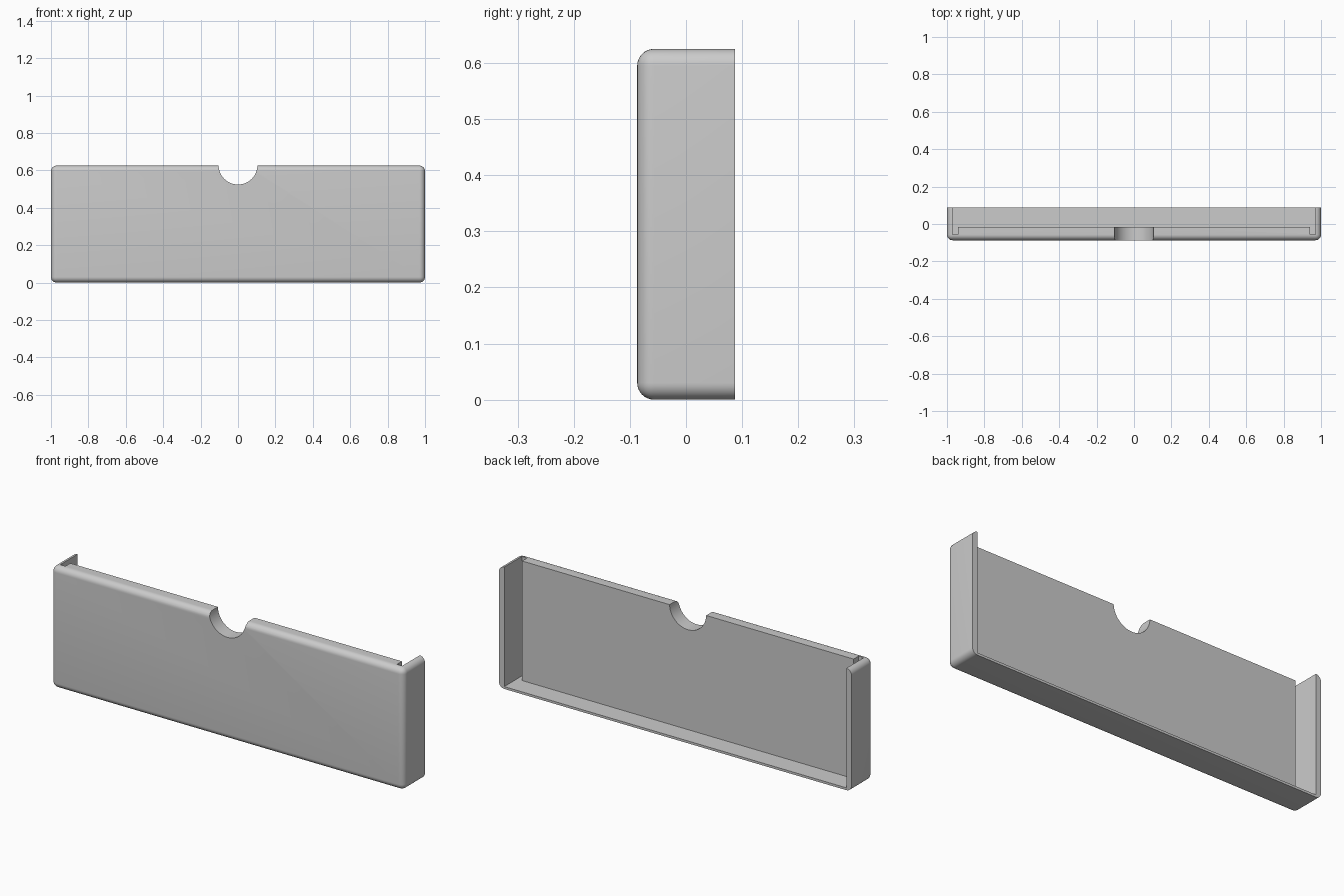
import bpy
import bmesh
import math
from mathutils import Matrix

cube = bpy.data.objects.get("Cube")
if cube:
    bpy.data.objects.remove(cube, do_unlink=True)

HALF_W, HALF_D, HEIGHT = 1.0, 0.087, 0.625
RADIUS = 0.03          # rounding of the outer edges
WALL = 0.03            # side wall thickness
FLOOR = 0.012          # bottom thickness
PANEL_Y = -0.015       # inner face of the front panel
SLOT_Y = -0.055        # deep end of the side slots

grey = bpy.data.materials.new("plain_grey")
grey.use_nodes = True
grey.diffuse_color = (0.6, 0.6, 0.6, 1)
grey.node_tree.nodes["Principled BSDF"].inputs["Base Color"].default_value = (0.6, 0.6, 0.6, 1)


def make_object(name, bm):
    bmesh.ops.recalc_face_normals(bm, faces=bm.faces)
    mesh = bpy.data.meshes.new(name)
    bm.to_mesh(mesh)
    bm.free()
    mesh.materials.append(grey)
    obj = bpy.data.objects.new(name, mesh)
    bpy.context.collection.objects.link(obj)
    return obj


def cut(target, cutter):
    cutter.hide_render = True
    mod = target.modifiers.new("cut", 'BOOLEAN')
    mod.operation = 'DIFFERENCE'
    mod.solver = 'EXACT'
    mod.object = cutter
    bpy.context.view_layer.objects.active = target
    bpy.ops.object.modifier_apply(modifier=mod.name)
    bpy.data.objects.remove(cutter, do_unlink=True)


# Outer shell: block rounded on every edge except the open back rim
bm = bmesh.new()
bmesh.ops.create_cube(bm, size=1)
bmesh.ops.scale(bm, vec=(2 * HALF_W, 2 * HALF_D, HEIGHT), verts=bm.verts)
bmesh.ops.translate(bm, vec=(0, 0, HEIGHT / 2), verts=bm.verts)
round_edges = [e for e in bm.edges if any(v.co.y < 0 for v in e.verts)]
round_edges += [e for e in bm.edges if all(v.co.y > 0 for v in e.verts) is False
                and e not in round_edges]
bmesh.ops.bevel(bm, geom=round_edges, offset=RADIUS, segments=8,
                profile=0.5, affect='EDGES')
tray = make_object("tray_shell", bm)

# Cavity open to the back and top, with a slot beside each end of the panel
inner = HALF_W - WALL
lip = inner - 0.03
half = [(lip, PANEL_Y), (lip, SLOT_Y), (inner, SLOT_Y), (inner, 0.3)]
outline = half + [(-x, y) for x, y in reversed(half)]
bm = bmesh.new()
face = bm.faces.new([bm.verts.new((x, y, FLOOR)) for x, y in outline])
top = bmesh.ops.extrude_face_region(bm, geom=[face])["geom"]
bmesh.ops.translate(bm, vec=(0, 0, 1),
                    verts=[v for v in top if isinstance(v, bmesh.types.BMVert)])
cut(tray, make_object("cavity_cutter", bm))

# Half-round finger notch in the top of the front panel
bm = bmesh.new()
bmesh.ops.create_cone(bm, cap_ends=True, segments=64, radius1=0.104, radius2=0.104,
                      depth=1, matrix=Matrix.Translation((0, 0, HEIGHT + 0.003))
                      @ Matrix.Rotation(math.pi / 2, 4, 'X'))
cut(tray, make_object("notch_cutter", bm))

# Smooth the rounded edges and keep the cuts crisp
bpy.ops.object.select_all(action='DESELECT')
tray.select_set(True)
bpy.context.view_layer.objects.active = tray
bpy.ops.object.shade_smooth_by_angle(angle=math.radians(30))
